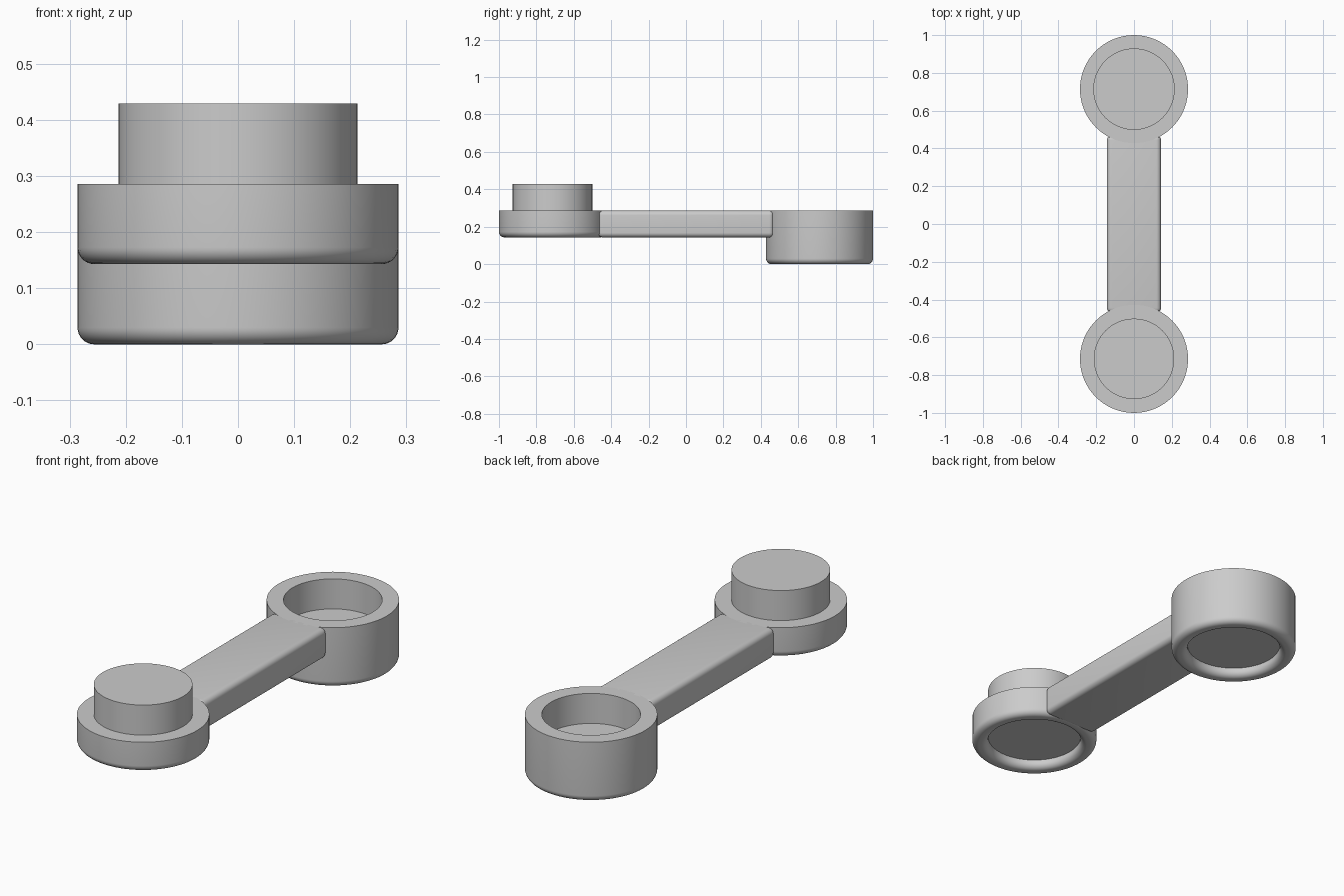
import bpy
import bmesh
import math
from mathutils import Vector

cube = bpy.data.objects.get("Cube")
if cube:
    bpy.data.objects.remove(cube, do_unlink=True)

# Main proportions
UNIT = 0.143      # height of one layer
OUTER = 0.286     # outer radius of both ends
INNER = 0.213     # stud and socket radius
FILLET = 0.03     # rounding of the bottom lip
DISH = 0.042      # depth of the recess underneath
END_Y = 0.714     # distance of each end from the middle

grey = bpy.data.materials.new("light grey")
grey.use_nodes = True
grey.diffuse_color = (0.6, 0.6, 0.6, 1)
grey.node_tree.nodes["Principled BSDF"].inputs["Base Color"].default_value = (0.6, 0.6, 0.6, 1)


def finish(name, bm, location):
    bmesh.ops.recalc_face_normals(bm, faces=bm.faces)
    mesh = bpy.data.meshes.new(name)
    bm.to_mesh(mesh)
    bm.free()
    mesh.materials.append(grey)
    obj = bpy.data.objects.new(name, mesh)
    obj.location = location
    bpy.context.collection.objects.link(obj)
    bpy.ops.object.select_all(action='DESELECT')
    obj.select_set(True)
    bpy.context.view_layer.objects.active = obj
    bpy.ops.object.shade_smooth_by_angle(angle=math.radians(30))


def lathe(name, profile, location, segments=72):
    """Turn an (r, z) profile around the vertical axis."""
    bm = bmesh.new()
    verts = [bm.verts.new((r, 0, z)) for r, z in profile]
    edges = [bm.edges.new(pair) for pair in zip(verts, verts[1:])]
    bmesh.ops.spin(bm, geom=verts + edges, cent=(0, 0, 0), axis=(0, 0, 1),
                   angle=math.tau, steps=segments, use_merge=False)
    bmesh.ops.remove_doubles(bm, verts=bm.verts, dist=0.0001)
    finish(name, bm, location)


def arc(center_r, start, end, steps):
    """Rounded lip points, angles measured from straight down."""
    angles = [start + (end - start) * i / steps for i in range(steps + 1)]
    return [(center_r + FILLET * math.sin(a), FILLET - FILLET * math.cos(a)) for a in angles]


# Underside shared by both ends: recessed floor, rounded lip, outer edge
underside = [(0, DISH), (INNER, DISH)]
underside += arc(INNER + FILLET, -math.pi / 2, 0, 8)
underside += arc(OUTER - FILLET, 0, math.pi / 2, 8)

# Front end: thin disc with a stud on top
lathe("front_disc", underside + [(OUTER, UNIT), (0, UNIT)], (0, -END_Y, UNIT))
lathe("front_stud", [(0, 0), (INNER, 0), (INNER, UNIT), (0, UNIT)], (0, -END_Y, 2 * UNIT))

# Back end: deep cup with an open socket
lathe("back_cup", underside + [(OUTER, 2 * UNIT), (INNER, 2 * UNIT), (INNER, UNIT), (0, UNIT)],
      (0, END_Y, 0))

# Connecting bar with all its edges rounded
bm = bmesh.new()
bmesh.ops.create_cube(bm, size=1)
bmesh.ops.scale(bm, vec=Vector((0.286, 0.94, UNIT)), verts=bm.verts)
bmesh.ops.bevel(bm, geom=bm.edges[:], offset=0.025, segments=6, profile=0.5, affect='EDGES')
finish("connecting_bar", bm, (0, 0, 1.5 * UNIT))
